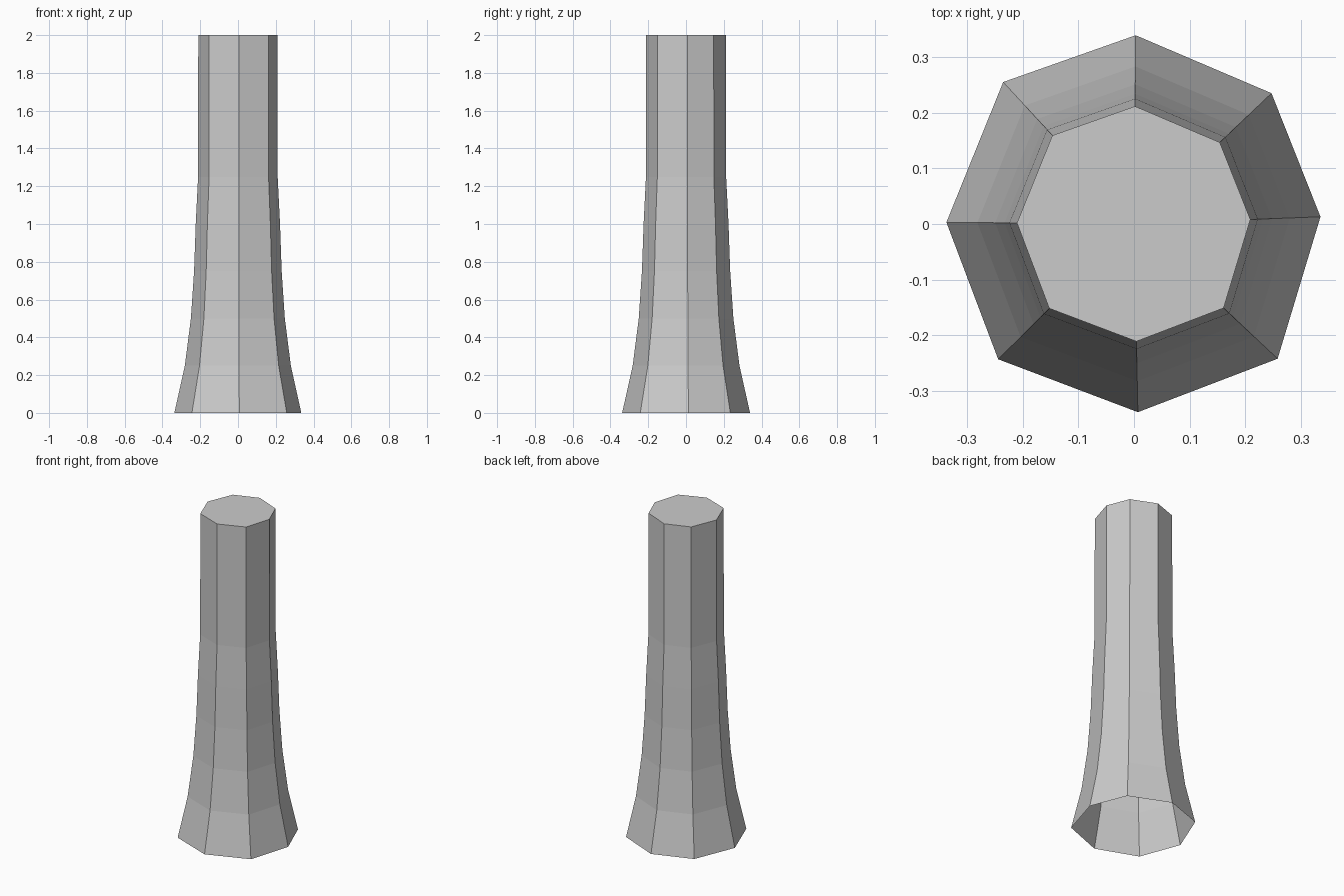
import bpy, bmesh
from mathutils import Vector

cube = bpy.data.objects.get("Cube")
if cube:
    bpy.data.objects.remove(cube, do_unlink=True)

# Plain grey material
grey = bpy.data.materials.new("plain_grey")
grey.use_nodes = True
color = (0.6, 0.6, 0.6, 1)
grey.diffuse_color = color
grey.node_tree.nodes["Principled BSDF"].inputs["Base Color"].default_value = color

# Slightly uneven octagonal footprint at the base
footprint = [(0.335, 0.013), (0.247, 0.235), (0.003, 0.339), (-0.235, 0.255),
             (-0.337, 0.003), (-0.244, -0.243), (0.007, -0.338), (0.258, -0.242)]
# Height and scale of each ring, flaring towards the ground
profile = [(0, 1), (0.25, 0.835), (0.5, 0.74), (0.75, 0.69),
           (1.0, 0.664), (1.25, 0.627), (2.0, 0.624)]

# Flared column shell, capped on top and open underneath
bm = bmesh.new()
rings = [[bm.verts.new(Vector((x * s, y * s, z))) for x, y in footprint]
         for z, s in profile]
for low, high in zip(rings, rings[1:]):
    for i in range(len(low)):
        j = (i + 1) % len(low)
        bm.faces.new((low[i], low[j], high[j], high[i]))
bm.faces.new(rings[-1])

mesh = bpy.data.meshes.new("flared_column")
bm.to_mesh(mesh)
bm.free()
mesh.materials.append(grey)
column = bpy.data.objects.new("flared_column", mesh)
bpy.context.collection.objects.link(column)
